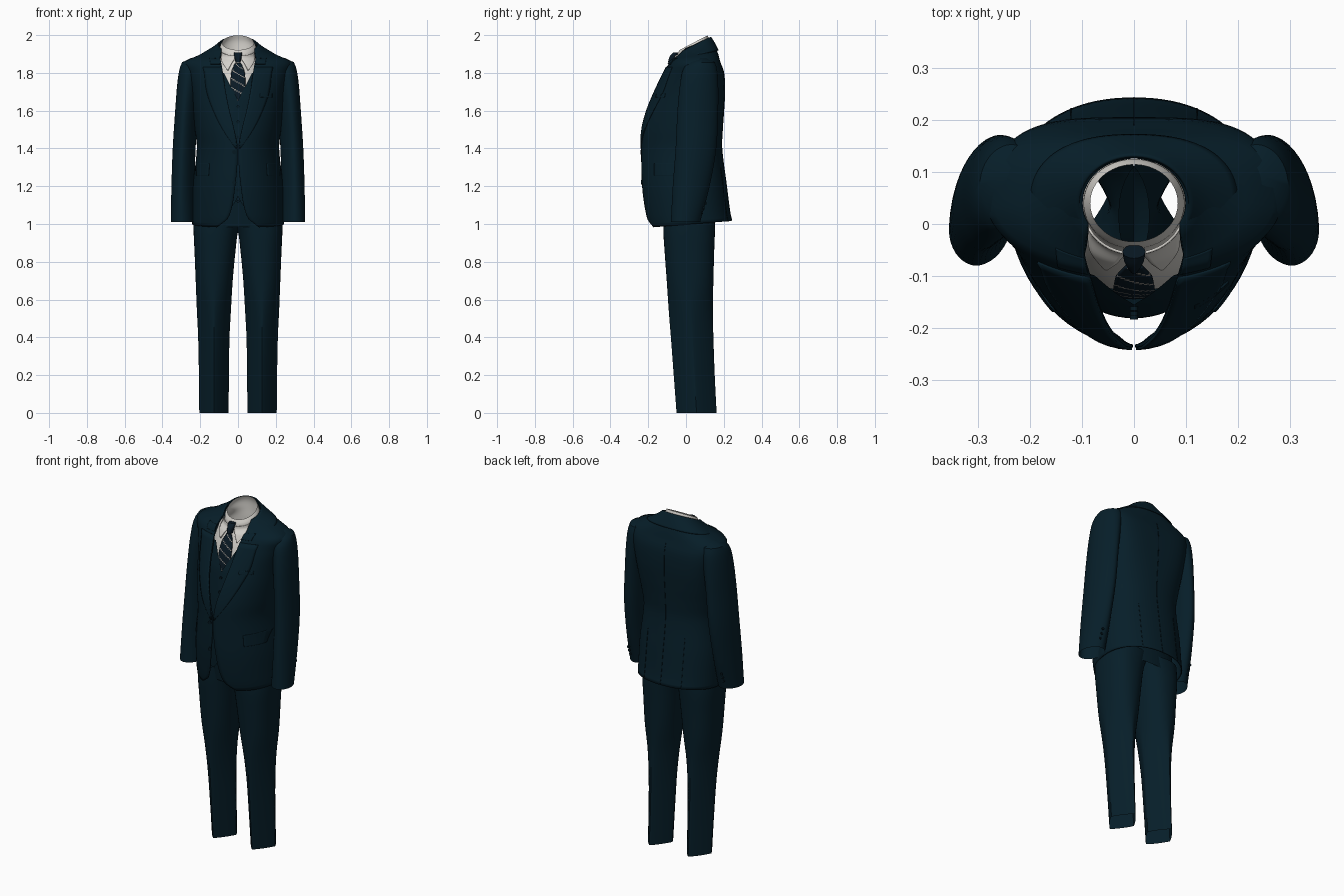
import bpy
import bmesh
import math
from mathutils import Vector

if "Cube" in bpy.data.objects:
    bpy.data.objects.remove(bpy.data.objects["Cube"], do_unlink=True)

MID = 0.04  # depth of the body's widest line


def material(name, red, green, blue):
    mat = bpy.data.materials.new(name)
    mat.use_nodes = True
    colour = (red, green, blue, 1)
    mat.diffuse_color = colour
    shader = next(n for n in mat.node_tree.nodes if n.type == "BSDF_PRINCIPLED")
    shader.inputs["Base Color"].default_value = colour
    shader.inputs["Roughness"].default_value = 0.8
    return mat


navy = material("navy cloth", 0.002, 0.013, 0.022)
dark = material("dark seam", 0.0015, 0.009, 0.015)
white = material("shirt white", 0.66, 0.64, 0.6)
tie_navy = material("tie navy", 0.003, 0.01, 0.018)
tie_stripe = material("tie stripe", 0.25, 0.23, 0.21)


def finish(name, bm, mats, thick=0.0):
    bmesh.ops.remove_doubles(bm, verts=bm.verts, dist=0.0002)
    bmesh.ops.recalc_face_normals(bm, faces=bm.faces)
    mesh = bpy.data.meshes.new(name)
    bm.to_mesh(mesh)
    bm.free()
    obj = bpy.data.objects.new(name, mesh)
    bpy.context.collection.objects.link(obj)
    for mat in mats:
        mesh.materials.append(mat)
    if thick:
        solid = obj.modifiers.new("thickness", "SOLIDIFY")
        solid.thickness = thick
        solid.offset = 0
    bpy.ops.object.select_all(action="DESELECT")
    obj.select_set(True)
    bpy.context.view_layer.objects.active = obj
    bpy.ops.object.shade_smooth_by_angle(angle=math.radians(40))
    return obj


def grid(name, rows, mats, thick=0.0, rule=None, cap=False):
    """Skin a list of equally long point rows."""
    bm = bmesh.new()
    verts = [[bm.verts.new(p) for p in row] for row in rows]
    for i, (low, high) in enumerate(zip(verts, verts[1:])):
        for j in range(len(low) - 1):
            face = bm.faces.new((low[j], low[j + 1], high[j + 1], high[j]))
            if rule:
                face.material_index = rule(i, j)
    if cap:
        bm.faces.new(verts[-1][:-1])
    return finish(name, bm, mats, thick)


def sample(table, z):
    """Smoothly interpolate a table of sections by height."""
    last = len(table) - 1
    i = next((k for k in range(last) if z <= table[k + 1][0]), last - 1)
    step = table[i + 1][0] - table[i][0]
    t = (z - table[i][0]) / step

    def slope(k, c):
        lo, hi = table[max(k - 1, 0)], table[min(k + 1, last)]
        return (hi[c] - lo[c]) / (hi[0] - lo[0]) * step

    out = []
    for c in range(1, len(table[0])):
        a, b = table[i][c], table[i + 1][c]
        m, n = slope(i, c), slope(i + 1, c)
        out.append(a + t * (m + t * (3 * (b - a) - 2 * m - n + t * (m + n - 2 * (b - a)))))
    return out


def heights(table, count):
    low, high = table[0][0], table[-1][0]
    return [low + (high - low) * k / count for k in range(count + 1)]


def on_body(section, x, z, off=0.0, rear=False):
    """Point on an oval section; the back may be squarer than the front."""
    a, front, back, tilt, _, square = section
    power = square if rear else 2
    depth = max(0, 1 - min(1, abs(x / a)) ** power) ** (1 / power)
    y = MID + (back - MID) * depth + off if rear else MID - (MID - front) * depth - off
    return Vector((x, y, z + tilt * (y - MID)))


def body(name, table, mat, thick=0.0, count=48, around=72):
    """Loft: height, half width, front, back, tilt, front opening, back squareness."""
    rows = []
    for z in heights(table, count):
        section = sample(table, z)
        start = math.asin(max(0, min(1, section[4] / section[0])))
        angles = [start + (2 * math.pi - 2 * start) * k / around for k in range(around + 1)]
        rows.append([on_body(section, section[0] * math.sin(t), z, rear=math.cos(t) < 0)
                     for t in angles])
    return grid(name, rows, [mat], thick)


def patch(name, table, outline, mats, off=0.006, side=1, rear=False, thick=0.006,
          count=16, across=8, rule=None):
    """Plate lying on a body; outline rows are height, inner x, outer x."""
    rows = []
    for z in heights(outline, count):
        x0, x1 = sample(outline, z)
        section = sample(table, z)
        rows.append([on_body(section, side * (x0 + (x1 - x0) * k / across), z, off, rear)
                     for k in range(across + 1)])
    return grid(name, rows, mats, thick, rule)


def tube(name, table, mat, side=1, skew=0.0, cap=False, count=40, around=40):
    """Limb loft: height, inner x, outer x, front, back, squareness (low is creased)."""
    rows = []
    for z in heights(table, count):
        x0, x1, front, back, square = sample(table, z)
        row = []
        for k in range(around + 1):
            t = 2 * math.pi * k / around
            s, c = math.sin(t), math.cos(t)
            dx = (x1 - x0) / 2 * math.copysign(abs(s) ** (2 / square), s)
            dy = (front - back) / 2 * math.copysign(abs(c) ** (2 / square), c)
            row.append((side * ((x0 + x1) / 2 + dx - skew * dy), (front + back) / 2 + dy, z))
        rows.append(row)
    return grid(name, rows, [mat], cap=cap)


def button(name, point, radius=0.009):
    bm = bmesh.new()
    bmesh.ops.create_cone(bm, cap_ends=True, segments=16, radius1=radius,
                          radius2=radius, depth=0.008)
    bmesh.ops.rotate(bm, verts=bm.verts,
                     matrix=Vector((0, 0, 1)).rotation_difference(Vector((0, 1, 0))).to_matrix())
    bmesh.ops.translate(bm, verts=bm.verts, vec=point)
    return finish(name, bm, [dark])


# Section tables
jacket = [(1, .24, -.195, .24, .08, .11, 2.2), (1.05, .24, -.21, .23, .06, .05, 2.2),
          (1.2, .236, -.23, .212, 0, .015, 2.2), (1.4, .215, -.234, .187, 0, .002, 2.3),
          (1.5, .225, -.23, .19, 0, .02, 2.5), (1.6, .235, -.208, .197, 0, .045, 3),
          (1.7, .245, -.17, .202, 0, .065, 3.5), (1.8, .265, -.122, .197, 0, .08, 3.5),
          (1.86, .275, -.088, .178, 0, .09, 3), (1.885, .215, -.072, .168, .1, .095, 2.6),
          (1.915, .145, -.058, .15, .25, .092, 2.2), (1.945, .1, -.045, .128, .4, .088, 2)]
collar = [(1.89, .198, -.074, .17, .22, .095, 2.4), (1.92, .14, -.06, .148, .38, .09, 2.1),
          (1.945, .105, -.045, .13, .5, .088, 2)]
vest = [(1.08, .2, -.17, .15, 0, .04, 2), (1.15, .2, -.175, .15, 0, 0, 2),
        (1.4, .19, -.18, .15, 0, 0, 2), (1.65, .2, -.155, .16, 0, 0, 2),
        (1.72, .2, -.135, .16, 0, .035, 2), (1.8, .2, -.11, .16, 0, .075, 2)]
shirt = [(1.6, .17, -.13, .12, 0, 0, 2), (1.75, .16, -.11, .12, 0, 0, 2),
         (1.86, .13, -.07, .12, .1, 0, 2), (1.9, .1, -.05, .124, .25, 0, 2),
         (1.935, .096, -.045, .124, .4, 0, 2), (1.96, .084, -.034, .114, .52, 0, 2)]
hips = [(.985, .225, -.12, .15, 0, 0, 2), (1.3, .2, -.16, .14, 0, 0, 2)]
sleeve = [(1.01, .235, .355, -.08, .075, 1.9), (1.2, .232, .352, -.07, .125, 1.8),
          (1.4, .225, .345, -.055, .16, 1.8), (1.6, .215, .332, -.045, .17, 1.8),
          (1.75, .2, .32, -.03, .17, 1.9), (1.83, .19, .306, -.01, .162, 2),
          (1.865, .19, .287, .03, .145, 2), (1.878, .21, .25, .07, .11, 2)]
leg = [(0, .05, .205, -.05, .162, 1.15), (.2, .048, .207, -.065, .152, 1.2),
       (.4, .045, .211, -.08, .145, 1.3), (.55, .037, .218, -.092, .142, 1.5),
       (.7, .028, .224, -.102, .145, 2), (.85, .014, .23, -.113, .149, 2.2),
       (.96, 0, .235, -.12, .153, 2.3), (1.05, -.03, .235, -.12, .152, 2.3)]

# Main garments
body("jacket", jacket, navy, thick=0.006)
body("jacket_collar", collar, navy, thick=0.006, count=10)
body("waistcoat", vest, navy)
body("shirt", shirt, white, count=40)
body("trouser_seat", hips, navy, count=6)

# Tie
tube("tie_knot", [(1.855, -.013, .013, -.096, -.05, 2), (1.89, -.02, .02, -.085, -.045, 2),
                  (1.908, -.022, .022, -.066, -.04, 2)],
     tie_navy, cap=True, count=6, around=16)
patch("tie_blade", shirt, [(1.62, -.04, .04), (1.8, -.036, .036), (1.865, -.016, .016)],
      [tie_navy, tie_stripe], off=0.014, count=40, rule=lambda i, j: int((i + j) % 8 == 0))

# Paired parts
for side, label in ((1, "left"), (-1, "right")):
    tube(label + "_sleeve", sleeve, navy, side, skew=0.1, cap=True)
    tube(label + "_trouser_leg", leg, navy, side)
    patch(label + "_lapel", jacket,
          [(1.4, .004, .012), (1.5, .02, .08), (1.6, .045, .13), (1.7, .065, .165),
           (1.8, .08, .178), (1.83, .085, .185)], [navy], side=side, off=0.005)
    patch(label + "_collar_front", jacket, [(1.845, .088, .145), (1.885, .095, .15)],
          [navy], side=side, off=0.005)
    patch(label + "_shirt_collar_leaf", shirt,
          [(1.82, .052, .056), (1.87, .03, .085), (1.925, .006, .088)], [white],
          off=0.01, side=side, thick=0.005)
    patch(label + "_pocket_flap", jacket, [(1.255, .155, .22), (1.32, .15, .222)],
          [navy], side=side, off=0.005)
    patch(label + "_back_vent", jacket, [(1.005, .12, .122), (1.3, .12, .122)], [dark],
          off=0.004, side=side, rear=True, thick=0.002, count=30, across=1)
    for k in range(3):
        button(f"{label}_cuff_button_{k}", (side * .305, .085 + k * .01, 1.06 + k * .025), .007)

# Small details
patch("breast_pocket", jacket, [(1.67, .115, .18), (1.69, .115, .18)], [navy], off=0.005)
patch("back_seam", jacket, [(1.005, -.001, .001), (1.84, -.001, .001)], [dark],
      off=0.004, rear=True, thick=0.002, count=60, across=1)
for k, z in enumerate((1.38, 1.22)):
    button(f"jacket_button_{k}", on_body(sample(jacket, z), -.02, z, .003), .011)
for k, z in enumerate((1.62, 1.54, 1.46, 1.18, 1.12)):
    button(f"waistcoat_button_{k}", on_body(sample(vest, z), 0, z, .003), .008)
